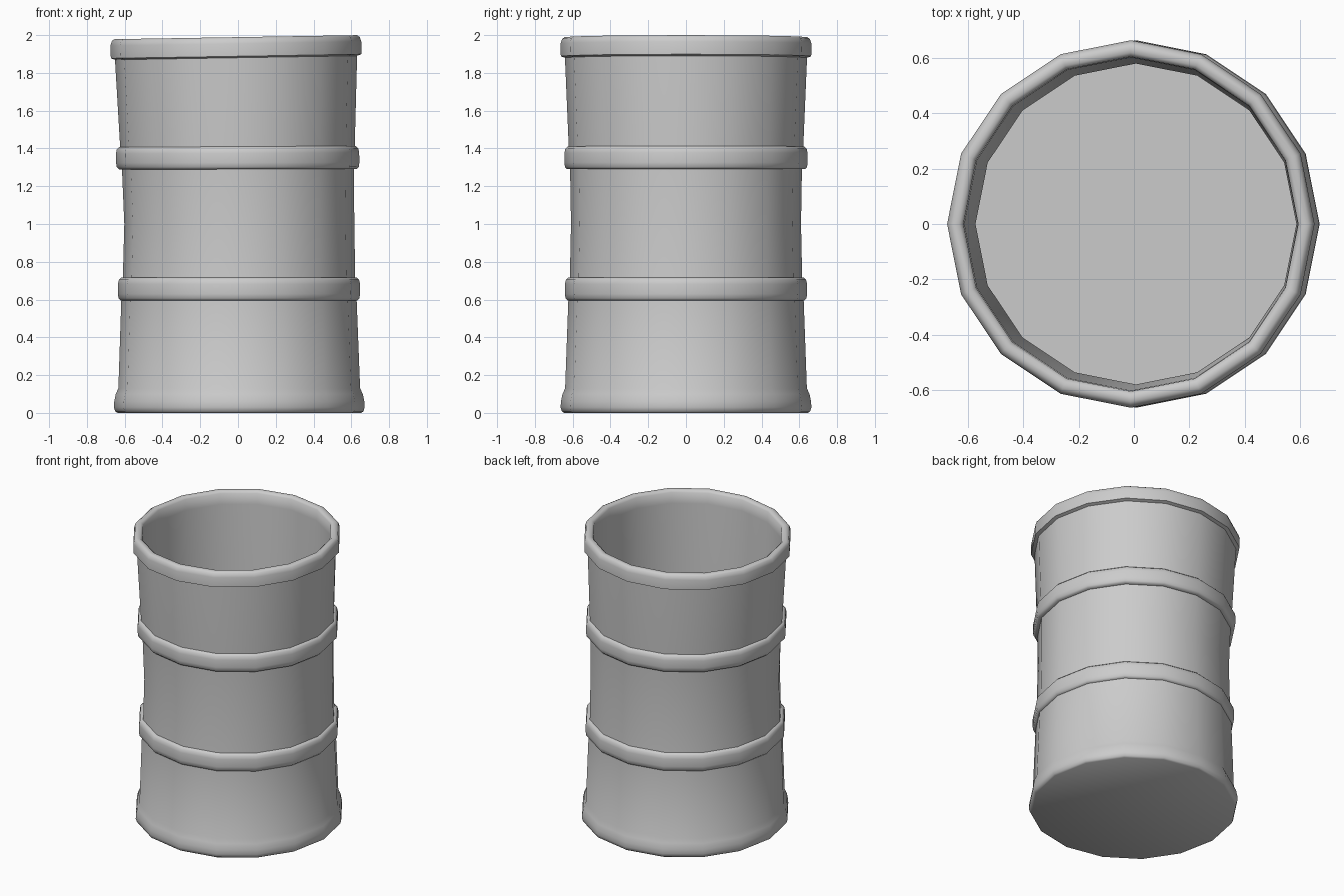
import bpy, bmesh, math

if "Cube" in bpy.data.objects:
    bpy.data.objects.remove(bpy.data.objects["Cube"])

SIDES = 16

def lerp(z, pts):
    for (z0, a), (z1, b) in zip(pts, pts[1:]):
        if z <= z1:
            return a + (b - a) * (z - z0) / (z1 - z0)
    return pts[-1][1]

# Slight crookedness: sideways drift of the centre, and tilt of each level
DRIFT = [(0, 0.007), (0.65, 0.005), (1.0, 0.007), (1.35, -0.002), (1.99, -0.012)]
TILT = [(0, 0), (1.25, 0), (1.4, 0.005), (1.88, 0.0165), (2.0, 0.0165)]

def lathe(name, profile, closed=False):
    """Spin a list of (radius, z); a closed profile makes a ring, else ends are capped."""
    bm = bmesh.new()
    loops = []
    for r, z in profile:
        loop = []
        for i in range(SIDES):
            a = 2 * math.pi * i / SIDES
            x = r * math.cos(a)
            loop.append(bm.verts.new((x + lerp(z, DRIFT), r * math.sin(a), z + x * lerp(z, TILT))))
        loops.append(loop)
    pairs = list(zip(loops, loops[1:]))
    if closed:
        pairs.append((loops[-1], loops[0]))
    else:
        bm.faces.new(loops[0][::-1])
        bm.faces.new(loops[-1])
    for lo, hi in pairs:
        for i in range(SIDES):
            j = (i + 1) % SIDES
            bm.faces.new((lo[i], lo[j], hi[j], hi[i]))
    bmesh.ops.recalc_face_normals(bm, faces=bm.faces)
    me = bpy.data.meshes.new(name)
    bm.to_mesh(me)
    bm.free()
    ob = bpy.data.objects.new(name, me)
    bpy.context.collection.objects.link(ob)
    bpy.ops.object.select_all(action='DESELECT')
    ob.select_set(True)
    bpy.context.view_layer.objects.active = ob
    bpy.ops.object.shade_smooth_by_angle(angle=math.radians(50))
    return ob

# Hollow body: underside, flared foot, waisted outer wall, rim, inner wall, floor
lathe("barrel_body", [
    (0.645, 0.0), (0.657, 0.008), (0.664, 0.03), (0.662, 0.06), (0.654, 0.10), (0.640, 0.13),
    (0.623, 0.60), (0.615, 0.72), (0.609, 1.0), (0.614, 1.30), (0.621, 1.41), (0.641, 1.88),
    (0.663, 1.888), (0.664, 1.955), (0.656, 1.98), (0.642, 1.989), (0.620, 1.989), (0.605, 1.975),
    (0.602, 1.90), (0.592, 1.41), (0.580, 1.0), (0.590, 0.65), (0.605, 0.06),
])

# Two rounded hoops around the body
def hoop(name, z0, z1, r):
    lathe(name, [(r - 0.04, z0), (r - 0.014, z0), (r - 0.003, z0 + 0.012), (r, z0 + 0.035),
                 (r, z1 - 0.035), (r - 0.005, z1 - 0.012), (r - 0.018, z1), (r - 0.04, z1)], closed=True)

hoop("lower_hoop", 0.595, 0.717, 0.641)
hoop("upper_hoop", 1.29, 1.41, 0.644)
